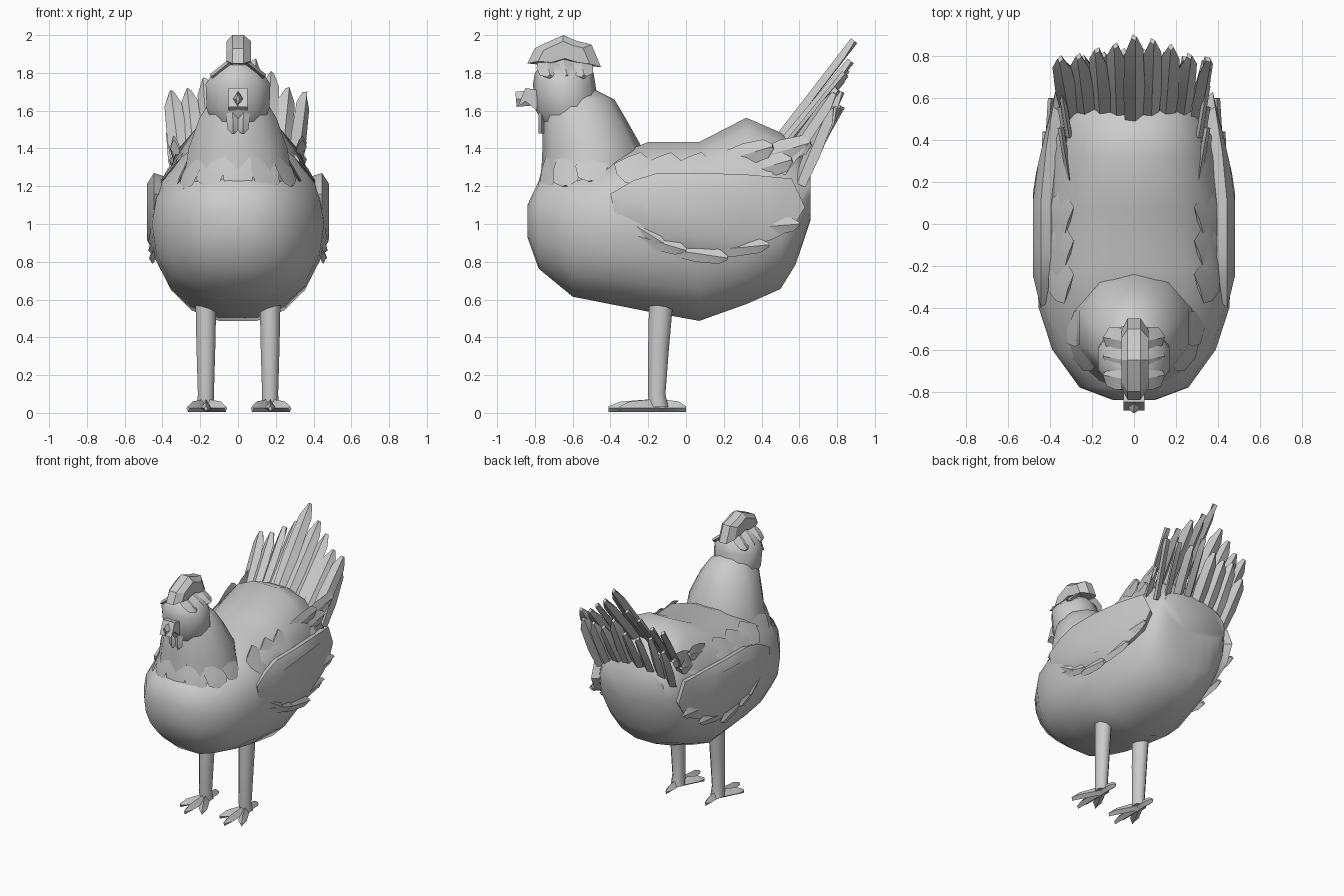
import bpy, bmesh, random
from math import sin, cos, pi, copysign
from mathutils import Vector

if "Cube" in bpy.data.objects:
    bpy.data.objects.remove(bpy.data.objects["Cube"])

random.seed(4)


def loft(name, rings, angle=40):
    """Skin a list of closed rings and cap both ends."""
    bm = bmesh.new()
    vs = [[bm.verts.new(p) for p in r] for r in rings]
    n = len(vs[0])
    for a, b in zip(vs, vs[1:]):
        for i in range(n):
            j = (i + 1) % n
            bm.faces.new((a[i], a[j], b[j], b[i]))
    bm.faces.new(vs[0])
    bm.faces.new(vs[-1][::-1])
    bmesh.ops.recalc_face_normals(bm, faces=bm.faces)
    me = bpy.data.meshes.new(name)
    bm.to_mesh(me)
    bm.free()
    ob = bpy.data.objects.new(name, me)
    bpy.context.collection.objects.link(ob)
    bpy.ops.object.select_all(action='DESELECT')
    bpy.context.view_layer.objects.active = ob
    ob.select_set(True)
    bpy.ops.object.shade_smooth_by_angle(angle=angle * pi / 180)
    return ob


def power(v, e):
    return copysign(abs(v) ** e, v)


def flat_ring(z, y0, y1, hw, n=10, x=0):
    """Horizontal oval from y0 to y1."""
    return [(x + hw * cos(2 * pi * (i + .5) / n),
             (y0 + y1) / 2 + (y1 - y0) / 2 * sin(2 * pi * (i + .5) / n), z) for i in range(n)]


def feather(name, base, tip, w, side, thick=.015):
    """Thin pointed blade from base to tip, its width along the side direction."""
    base, tip, side = Vector(base), Vector(tip), Vector(side)
    d = (tip - base).normalized()
    side = (side - d * side.dot(d)).normalized()
    up = d.cross(side)
    rings = []
    for t, k in ((0, .8), (.4, 1), (.84, .85), (1, .25)):
        c = base.lerp(tip, t)
        rings.append([c + side * w * k, c + up * thick, c - side * w * k, c - up * thick])
    return loft(name, rings, 25)


# Body: egg-shaped sections from breast to rump (y, bottom, top, half width, widest z)
body = []
for y, zb, zt, hw, zw in (
        (-.84, .93, 1.10, .10, 1.02), (-.78, .76, 1.23, .26, 1.02),
        (-.60, .61, 1.30, .39, 1.0), (-.40, .57, 1.36, .455, 1.0),
        (-.20, .53, 1.44, .465, 1.0), (.07, .48, 1.44, .445, 1.0),
        (.32, .57, 1.57, .405, 1.02), (.50, .65, 1.49, .365, 1.06),
        (.58, .78, 1.42, .34, 1.1), (.66, 1.02, 1.30, .28, 1.16)):
    ring = []
    for i in range(18):
        a = 2 * pi * i / 18
        h = zt - zw if sin(a) > 0 else zw - zb
        ring.append((hw * power(cos(a), .85), y, zw + h * power(sin(a), .9)))
    body.append(ring)
loft("body", body, 50)

# Neck and head
loft("neck", [flat_ring(1.18, -.77, -.20, .31), flat_ring(1.40, -.76, -.23, .275),
              flat_ring(1.56, -.76, -.32, .215), flat_ring(1.66, -.74, -.38, .15),
              flat_ring(1.71, -.70, -.48, .08)])
loft("head", [flat_ring(1.54, -.76, -.46, .14), flat_ring(1.61, -.80, -.46, .175),
              flat_ring(1.74, -.81, -.48, .18), flat_ring(1.80, -.80, -.49, .14),
              flat_ring(1.85, -.76, -.54, .07)])

# Ragged hackle hanging over the breast and shoulders
for i in range(7):
    a = pi * (1 + i / 6)
    c, s = cos(a), sin(a)
    feather("hackle_feather", (.25 * c, -.5 + .24 * s, 1.36),
            (.33 * c, -.5 + .28 * s, 1.21 + random.uniform(-.03, .02)), .085, (-s, c, 0), .008)

# Hooked beak and wattles
loft("beak", [[(.05, y, z) for y, z in ((-.79, 1.60), (-.79, 1.71), (-.85, 1.72), (-.89, 1.62), (-.85, 1.65))],
              [(-.05, y, z) for y, z in ((-.79, 1.60), (-.79, 1.71), (-.85, 1.72), (-.89, 1.62), (-.85, 1.65))]], 25)
feather("beak_tip", (0, -.78, 1.67), (0, -.90, 1.66), .03, (1, 0, 0), .04)
for s in (-1, 1):
    feather("wattle", (s * .03, -.765, 1.62), (s * .025, -.765, 1.48), .035, (1, 0, 0), .015)

# Comb: side outline swept across x
comb = [(-.84, 1.85), (-.80, 1.93), (-.74, 1.96), (-.65, 2.0), (-.58, 1.97),
        (-.50, 1.95), (-.45, 1.83), (-.54, 1.84), (-.64, 1.87), (-.74, 1.84)]
loft("comb", [[(x, -.65 + (y + .65) * k, 1.89 + (z - 1.89) * k) for y, z in comb]
              for x, k in ((-.06, .7), (-.03, 1), (.03, 1), (.07, .7))], 25)
for s in (-1, 1):
    for y in (-.74, -.65, -.56):
        feather("crest_feather", (s * .04, y, 1.86), (s * .14, y + .02, 1.78), .06, (0, 1, 0))

# Wings: teardrop plates standing off the body toward the rear
wing = [(-.40, 1.16), (-.28, 1.23), (-.15, 1.27), (.10, 1.27), (.35, 1.26), (.56, 1.24),
        (.63, 1.09), (.56, .97), (.46, .92), (.30, .86), (.15, .85), (0, .87),
        (-.14, .89), (-.28, .97), (-.38, 1.06)]


def wing_x(y):
    return .445 - .16 * max(0, y - .2)


for s in (-1, 1):
    rings = []
    for k, dx in ((.92, -.05), (1, 0), (.7, .038)):
        rings.append([(s * (wing_x(y) + dx), .12 + (y - .12) * k, 1.07 + (z - 1.07) * k)
                      for y, z in wing])
    loft("wing", rings)
    # Loose feathers along the wing's front and lower edges
    for y0, z0, y1, z1 in ((-.30, .95, .0, .86), (-.05, .86, .22, .82), (.12, .86, .44, .89),
                           (-.36, 1.05, -.12, .90), (.35, .98, .60, 1.0)):
        feather("wing_feather", (s * (wing_x(y0) - .01), y0, z0),
                (s * (wing_x(y1) + .015), y1, z1), .045, (0, 0, 1), .015)
    # Saddle feathers lying on the back's sloping edge above the wing
    for y in (-.26, -.10, .06, .22, .38):
        feather("saddle_feather", (s * (.31 - .03 * (y > .2)), y - .05, 1.35),
                (s * (.40 - .03 * (y > .2)), y + .03, 1.23), .10, (0, 1, 0), .008)
    # Coverts beside the tail root
    for y, z in ((.22, 1.34), (.32, 1.27), (.42, 1.36)):
        feather("covert", (s * .31, y, z), (s * .35, y + .24, z + .07), .06, (0, 0, 1), .015)

# Tail: upper and lower rows of feathers, tallest in the middle
for i in range(9):
    x = (i - 4) * .083
    k = abs(x) / .33
    jit = random.uniform(-.03, .03) if i != 4 else 0
    twist = random.uniform(-.5, .5) + (i - 4) * .12
    feather("tail_feather", (x * .9, .48 + .02 * k, 1.44 - .16 * k),
            (x * 1.06, .89 - .11 * k + jit * .5, 1.97 - .29 * k ** .6 + jit),
            .055, (cos(twist), sin(twist), 0), .022)
for i in range(8):
    x = (i - 3.5) * .085
    k = abs(x) / .3
    twist = random.uniform(-.5, .5) + (i - 3.5) * .15
    feather("under_tail_feather", (x, .60, 1.24 - .03 * k),
            (x * 1.15, .83 - .06 * k, 1.68 - .10 * k + random.uniform(-.05, .05)),
            .055, (cos(twist), sin(twist), 0), .022)

# Legs and feet
for s in (-1, 1):
    lx = s * .17
    loft("leg", [flat_ring(.03, -.20, -.09, .05, 8, lx), flat_ring(.10, -.205, -.105, .046, 8, lx),
                 flat_ring(.35, -.205, -.085, .054, 8, lx), flat_ring(.62, -.20, -.06, .06, 8, lx)], 60)
    for dx, y, w in ((0, -.41, .03), (-.095, -.33, .03), (.105, -.35, .03), (0, 0, .025)):
        tip = Vector((lx + dx, y, .03))
        base = Vector((lx, -.15, .05))
        across = (tip - base).cross(Vector((0, 0, 1))).normalized()
        rings = []
        for t, f, h in ((0, 1, .075), (.75, 1, .06), (1, .3, .035)):
            c = base.lerp(tip, t)
            c.z = 0
            rings.append([c + across * w * f + Vector((0, 0, .025)), c + Vector((0, 0, h)),
                          c - across * w * f + Vector((0, 0, .025)), c + Vector((0, 0, .005))])
        loft("toe", rings, 30)
